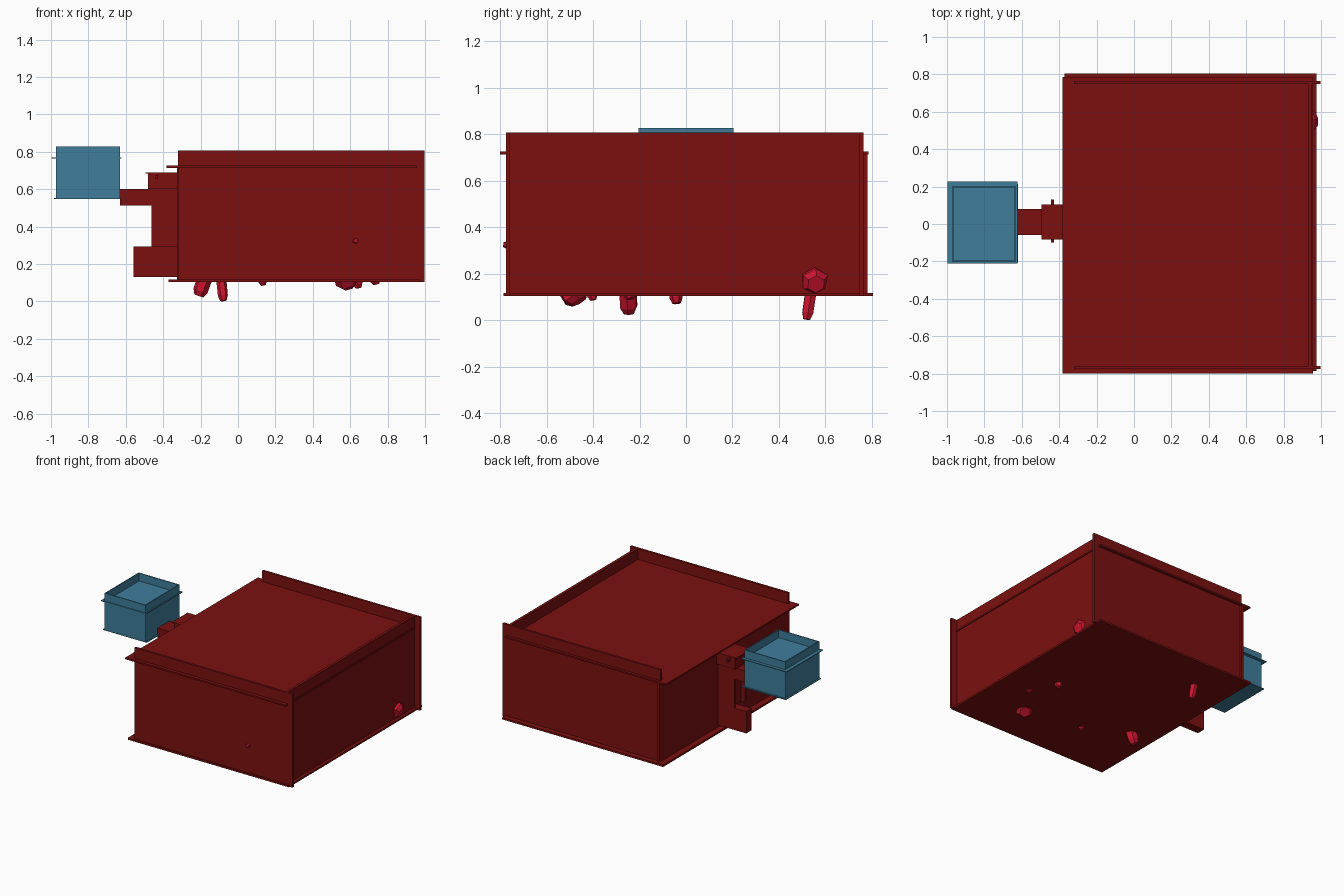
import bpy, bmesh
from mathutils import Vector, Matrix

if "Cube" in bpy.data.objects:
    bpy.data.objects.remove(bpy.data.objects["Cube"])


def material(name, colour):
    m = bpy.data.materials.new(name)
    m.diffuse_color = colour
    m.use_nodes = True
    m.node_tree.nodes["Principled BSDF"].inputs["Base Color"].default_value = m.diffuse_color
    return m


RED = material("dark_red", (0.2, 0.005, 0.005, 1))
GEM = material("bright_red", (0.6, 0.007, 0.027, 1))
GLASS = material("pale_blue_glass", (0.05, 0.21, 0.33, 0.5))


def finish(name, bm, mat):
    bmesh.ops.recalc_face_normals(bm, faces=bm.faces)
    mesh = bpy.data.meshes.new(name)
    bm.to_mesh(mesh)
    bm.free()
    mesh.materials.append(mat)
    ob = bpy.data.objects.new(name, mesh)
    bpy.context.collection.objects.link(ob)
    return ob


def box(name, x, y, z, mat=RED):
    """Box from (min, max) pairs."""
    bm = bmesh.new()
    size = [b - a for a, b in (x, y, z)]
    mid = [(a + b) / 2 for a, b in (x, y, z)]
    bmesh.ops.create_cube(bm, size=1, matrix=Matrix.Translation(mid) @ Matrix.Diagonal(size + [1]))
    return finish(name, bm, mat)


def crystal(name, tip, direction, radius, length, sides=6):
    """Faceted prism whose blunt tip points along direction and ends at tip."""
    bm = bmesh.new()
    d = Vector(direction).normalized()
    rot = d.to_track_quat('Z', 'Y').to_matrix().to_4x4()
    place = Matrix.Translation(Vector(tip) - d * length) @ rot
    rings = []
    for r, h in ((0.6, 0), (1, 0.12), (0.95, 0.88), (0.6, 1)):
        circle = bmesh.ops.create_circle(bm, segments=sides, radius=radius * r,
                                         matrix=place @ Matrix.Translation((0, 0, h * length)))
        rings.append(circle["verts"])
    for a, b in zip(rings, rings[1:]):
        for i in range(sides):
            j = (i + 1) % sides
            bm.faces.new((a[i], a[j], b[j], b[i]))
    bm.faces.new(rings[0])
    bm.faces.new(rings[-1])
    return finish(name, bm, GEM)


# Large container made of thin overlapping panels
box("container_floor", (-0.372, 0.975), (-0.785, 0.805), (0.103, 0.117))
box("container_lid", (-0.383, 0.958), (-0.80, 0.785), (0.714, 0.726))
box("container_front_wall", (-0.322, 0.998), (-0.775, -0.758), (0.103, 0.808))
box("container_back_wall", (-0.322, 0.998), (0.748, 0.765), (0.103, 0.808))
box("container_right_wall", (0.932, 0.952), (-0.775, 0.762), (0.103, 0.808))
box("container_left_wall", (-0.325, -0.308), (-0.758, 0.782), (0.11, 0.72))

# Small glass tray, built the same way
box("tray_floor", (-0.985, -0.62), (-0.205, 0.215), (0.547, 0.553), GLASS)
box("tray_lid", (-0.998, -0.622), (-0.21, 0.226), (0.763, 0.769), GLASS)
for side, y in (("front", -0.2), ("back", 0.2)):
    box(f"tray_{side}_wall", (-0.973, -0.63), (y - 0.004, y + 0.004), (0.55, 0.828), GLASS)
for side, x in (("left", -0.969), ("right", -0.634)):
    box(f"tray_{side}_wall", (x - 0.004, x + 0.004), (-0.2, 0.204), (0.55, 0.828), GLASS)

# Bracket joining the tray to the container
box("bracket_arm", (-0.63, -0.46), (-0.06, 0.08), (0.512, 0.60))
box("bracket_head", (-0.48, -0.32), (-0.08, 0.10), (0.60, 0.687))
box("bracket_cap", (-0.495, -0.32), (-0.082, 0.105), (0.684, 0.69))
box("bracket_column", (-0.43, -0.32), (-0.045, 0.07), (0.29, 0.60))
for side, y in (("front", -0.052), ("back", 0.074)):
    box(f"bracket_{side}_cheek", (-0.462, -0.32), (y - 0.008, y + 0.008), (0.29, 0.60))
box("bracket_cross_pin", (-0.443, -0.427), (-0.10, 0.13), (0.655, 0.675))
box("bracket_foot", (-0.56, -0.32), (0.015, 0.08), (0.13, 0.295))

# Crystals poking through the container panels: tip, direction, radius, length
crystals = [
    ((-0.21, -0.245, 0.03), (-0.35, 0.05, -1), 0.042, 0.24),
    ((-0.078, 0.52, 0.003), (0.1, -0.15, -1), 0.028, 0.24),
    ((0.135, -0.40, 0.087), (0.2, 0.2, -1), 0.024, 0.15),
    ((0.59, -0.46, 0.08), (0.3, 0.6, -1), 0.065, 0.2),
    ((0.645, -0.04, 0.072), (0.2, 0.1, -1), 0.03, 0.2),
    ((0.74, -0.24, 0.092), (0.3, 0.1, -1), 0.03, 0.15),
    ((0.972, 0.56, 0.155), (1, 0.15, -0.35), 0.065, 0.2),
    ((0.63, -0.786, 0.325), (0.1, -1, 0.1), 0.018, 0.15),
]
for i, (tip, d, r, length) in enumerate(crystals, 1):
    crystal(f"crystal_{i}", tip, d, r, length)
